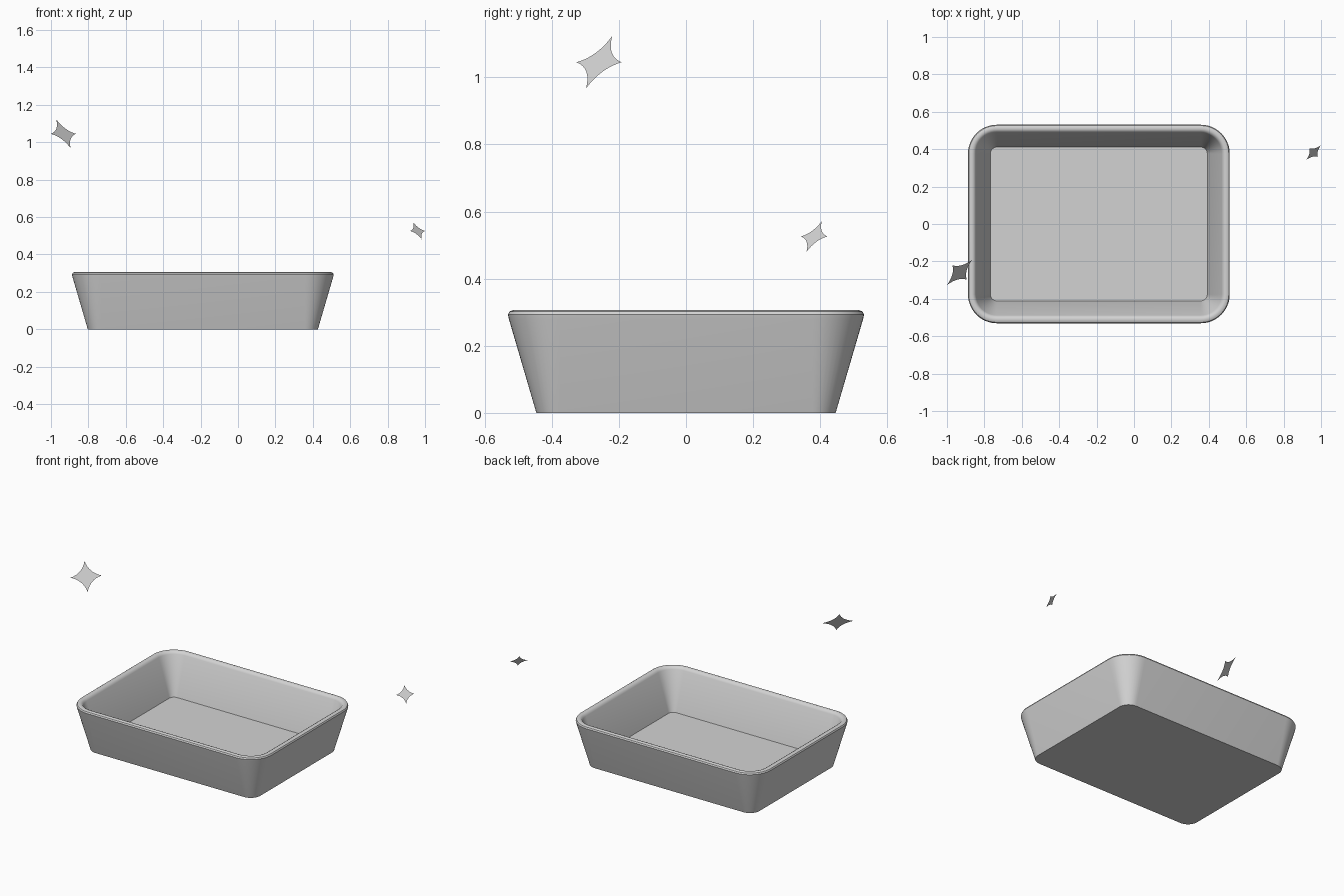
import bpy, bmesh, math
from mathutils import Vector

cube = bpy.data.objects.get("Cube")
if cube:
    bpy.data.objects.remove(cube, do_unlink=True)

# Single flat colour
grey = bpy.data.materials.new("light_grey")
grey.use_nodes = True
colour = (0.65, 0.65, 0.65, 1)
grey.diffuse_color = colour
grey.node_tree.nodes["Principled BSDF"].inputs["Base Color"].default_value = colour


def add_object(name, bm):
    mesh = bpy.data.meshes.new(name)
    bm.to_mesh(mesh)
    bm.free()
    mesh.materials.append(grey)
    obj = bpy.data.objects.new(name, mesh)
    bpy.context.collection.objects.link(obj)
    return obj


def rounded_ring(bm, centre_x, core_x, core_y, radius, z, steps=12):
    """Rounded rectangle of vertices around a fixed core rectangle."""
    ring = []
    for quarter, (sx, sy) in enumerate([(1, 1), (-1, 1), (-1, -1), (1, -1)]):
        for i in range(steps + 1):
            a = (quarter + i / steps) * math.pi / 2
            ring.append(bm.verts.new((centre_x + sx * core_x + radius * math.cos(a),
                                      sy * core_y + radius * math.sin(a), z)))
    return ring


# Tray: wall profile (corner radius, height) from outer base over the rim to the floor
profile = [(0.07, 0), (0.152, 0.28), (0.1548, 0.293), (0.15, 0.302), (0.141, 0.306),
           (0.129, 0.306), (0.119, 0.301), (0.112, 0.29), (0.035, 0.04)]
bm = bmesh.new()
rings = [rounded_ring(bm, -0.188, 0.545, 0.376, r, z) for r, z in profile]
for low, high in zip(rings, rings[1:]):
    for i in range(len(low)):
        j = (i + 1) % len(low)
        bm.faces.new((low[i], low[j], high[j], high[i]))
bm.faces.new(list(reversed(rings[0])))
bm.faces.new(rings[-1])
tray = add_object("tray", bm)
bpy.ops.object.select_all(action='DESELECT')
tray.select_set(True)
bpy.context.view_layer.objects.active = tray
bpy.ops.object.shade_smooth_by_angle(angle=math.radians(35))


# Sparkles: flat four-pointed stars with concave sides, facing front left and up
def sparkle(name, centre, size, steps=8, pinch=0.22):
    across = Vector((1, 1, 0)).normalized() * size
    up = Vector((-1, 1, 2)).normalized() * size
    tips = [across, up, -across, -up]
    bm = bmesh.new()
    verts = []
    for a, b in zip(tips, tips[1:] + tips[:1]):
        for i in range(steps):
            t = i / steps
            p = a * (1 - t) ** 2 + (a + b) * pinch * 2 * t * (1 - t) + b * t ** 2
            verts.append(bm.verts.new(Vector(centre) + p))
    bm.faces.new(verts)
    add_object(name, bm)


sparkle("large_sparkle", (-0.933, -0.259, 1.045), 0.095)
sparkle("small_sparkle", (0.96, 0.382, 0.526), 0.056)
